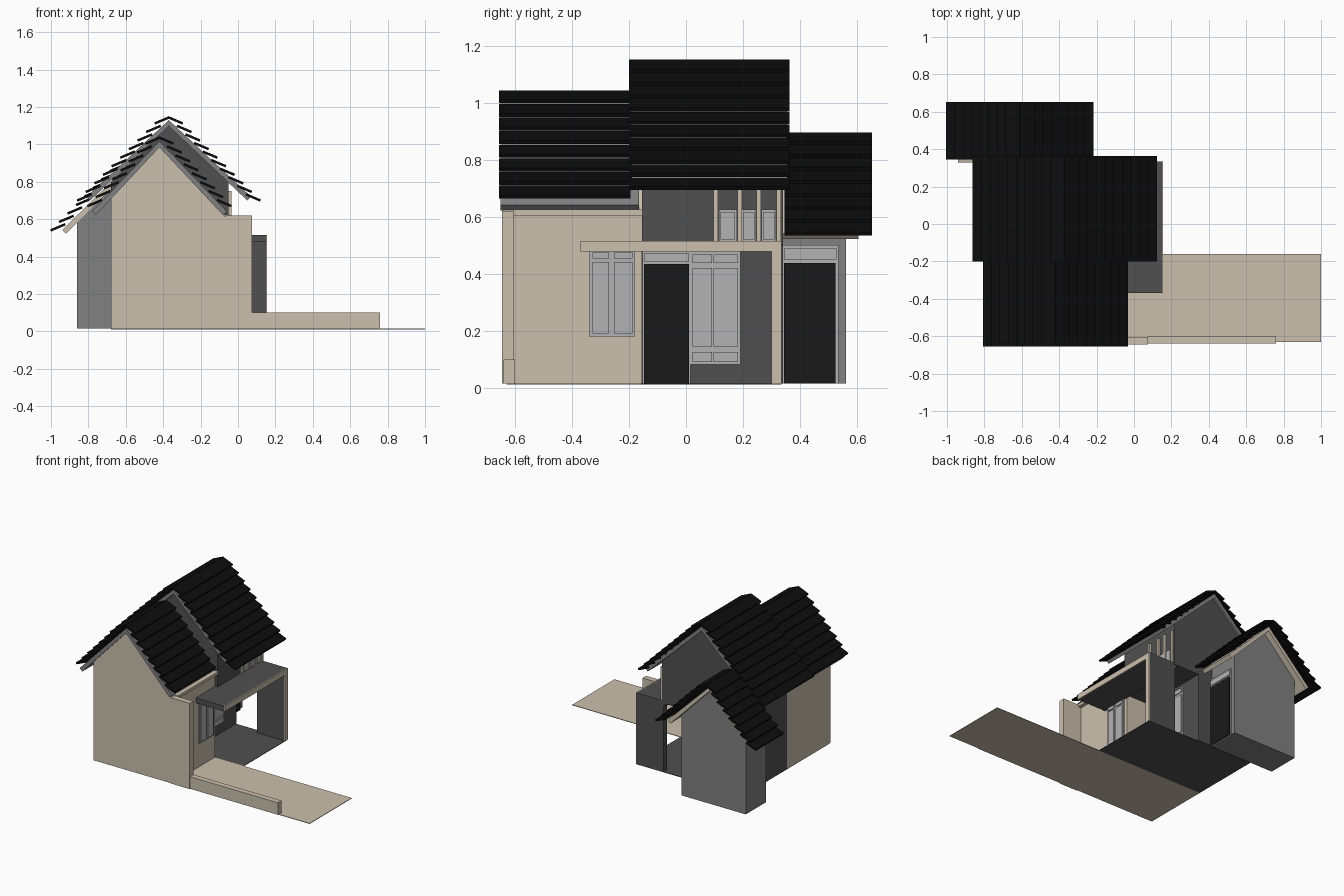
import bpy, bmesh, math
from mathutils import Matrix, Vector

if "Cube" in bpy.data.objects:
    bpy.data.objects.remove(bpy.data.objects["Cube"])


def material(name, r, g, b):
    m = bpy.data.materials.new(name)
    m.diffuse_color = (r, g, b, 1)
    m.use_nodes = True
    m.node_tree.nodes["Principled BSDF"].inputs["Base Color"].default_value = m.diffuse_color
    return m


BEIGE = material("beige_plaster", .60, .53, .42)
DARK = material("dark_grey", .08, .08, .08)
MID = material("mid_grey", .22, .22, .22)
LIGHT = material("light_grey", .45, .45, .45)
BLACK = material("black", .01, .01, .01)
TILE = material("roof_tile", .004, .004, .004)
BASE = .015


def finish(bm, name, mat):
    bmesh.ops.recalc_face_normals(bm, faces=bm.faces)
    me = bpy.data.meshes.new(name)
    bm.to_mesh(me)
    bm.free()
    ob = bpy.data.objects.new(name, me)
    me.materials.append(mat)
    bpy.context.collection.objects.link(ob)
    return ob


def box(name, mat, x0, x1, y0, y1, z0, z1):
    bm = bmesh.new()
    m = (Matrix.Translation(((x0 + x1) / 2, (y0 + y1) / 2, (z0 + z1) / 2))
         @ Matrix.Diagonal((x1 - x0, y1 - y0, z1 - z0, 1)))
    bmesh.ops.create_cube(bm, size=1, matrix=m)
    return finish(bm, name, mat)


def prism(name, mat, profile, y0, y1):
    # x-z profile extruded along y
    bm = bmesh.new()
    f = bm.faces.new([bm.verts.new((x, y0, z)) for x, z in profile])
    r = bmesh.ops.extrude_face_region(bm, geom=[f])
    bmesh.ops.translate(bm, vec=(0, y1 - y0, 0),
                        verts=[v for v in r["geom"] if isinstance(v, bmesh.types.BMVert)])
    return finish(bm, name, mat)


def roof_slab(name, mat, cx, top, half, drop, y0, y1, t=.032):
    prism(name, mat, [(cx, top), (cx + half, top - drop), (cx + half - .02, top - drop - .02),
                      (cx, top - t), (cx - half + .02, top - drop - .02), (cx - half, top - drop)], y0, y1)


def tiles(name, cx, top, half, eave, rows, y0, y1):
    # overlapping tilted courses on both slopes; outer ends run from ridge to eave
    bm = bmesh.new()
    length, thick, tilt = .085, .013, math.radians(23)
    for side in (-1, 1):
        for i in range(rows):
            f = i / (rows - 1)
            ex = .075 + (half - .075) * f
            ez = top - .033 + (eave + .033 - top) * f
            mx = ex - length / 2 * math.cos(tilt)
            mz = ez + length / 2 * math.sin(tilt)
            m = (Matrix.Translation((cx + side * mx, (y0 + y1) / 2, mz))
                 @ Matrix.Rotation(side * tilt, 4, 'Y')
                 @ Matrix.Diagonal((length, y1 - y0, thick, 1)))
            bmesh.ops.create_cube(bm, size=1, matrix=m)
    finish(bm, name, TILE)


def panes(name, x, ys, zs):
    # raised glass panels on a frame facing +x
    for i, (y0, y1) in enumerate(ys):
        for j, (z0, z1) in enumerate(zs):
            box(f"{name}_{i}_{j}", LIGHT, x, x + .006, y0, y1, z0, z1)


# ground surfaces
box("driveway", BEIGE, -.68, 1.0, -.63, -.16, .011, BASE)
box("porch_floor", DARK, -.68, .155, -.16, .335, .011, BASE)

# main volume with overhanging upper floor
prism("main_house", DARK, [(-.68, BASE), (-.25, BASE), (-.25, .5), (-.05, .5), (-.05, .80),
                           (-.37, 1.10), (-.68, .80)], -.155, .34)
# front wing
prism("front_wing", BEIGE, [(-.68, BASE), (-.25, BASE), (-.07, BASE), (-.07, .615),
                            (-.42, .985), (-.68, .71)], -.64, -.155)
# rear wing
prism("rear_wing", MID, [(-.86, BASE), (-.36, BASE), (-.36, .585), (-.61, .835), (-.86, .585)], .335, .562)

# roof slabs and tile courses
roof_slab("main_roof_slab", MID, -.37, 1.13, .44, .41, -.19, .355)
roof_slab("front_roof_slab", MID, -.42, 1.017, .36, .375, -.65, -.165)
roof_slab("rear_roof_slab", BEIGE, -.61, .867, .33, .325, .33, .605)
tiles("main_roof_tiles", -.37, 1.145, .49, .70, 10, -.20, .363)
tiles("front_roof_tiles", -.42, 1.037, .385, .67, 8, -.655, -.195)
tiles("rear_roof_tiles", -.61, .89, .392, .54, 8, .345, .652)

# front pier, garden wall, ledge
box("front_pier", BEIGE, -.07, .075, -.645, -.605, BASE, .62)
box("garden_wall", BEIGE, .075, .76, -.64, -.6, BASE, .1)
box("wing_ledge", BEIGE, -.09, -.045, -.605, -.155, .605, .625)

# porch canopy and side wall
box("canopy", DARK, -.07, .15, -.37, .335, .478, .515)
box("canopy_fascia", BEIGE, .15, .156, -.37, .335, .478, .515)
box("porch_side_wall", DARK, -.06, .15, .3, .335, BASE, .478)
box("porch_side_wall_edge", BEIGE, .15, .156, .3, .335, BASE, .478)

# wing window
box("wing_window_frame", LIGHT, -.072, -.064, -.34, -.178, .18, .48)
panes("wing_window", -.064, [(-.328, -.27), (-.253, -.188)], [(.19, .442), (.453, .475)])

# porch door and window
box("porch_door_frame", LIGHT, -.252, -.244, -.152, .015, BASE, .478)
box("porch_door", BLACK, -.244, -.236, -.147, .01, BASE, .435)
panes("porch_transom", -.244, [(-.145, .008)], [(.442, .472)])
box("porch_window_frame", LIGHT, -.252, -.244, .015, .192, .082, .478)
panes("porch_window", -.244, [(.022, .092), (.097, .182)], [(.09, .125), (.145, .42), (.438, .468)])

# upper windows with posts
for i, y in enumerate((.105, .188, .255, .325)):
    box(f"upper_post_{i}", BEIGE, -.055, -.035, y - .008, y + .008, .515, .75)
for i, (y0, y1) in enumerate(((.115, .178), (.196, .246), (.264, .316))):
    box(f"upper_window_frame_{i}", LIGHT, -.052, -.044, y0, y1, .515, .625)
    panes(f"upper_window_{i}", -.044, [(y0 + .006, y1 - .006)], [(.52, .617)])

# rear wing door
box("rear_door_frame", LIGHT, -.362, -.354, .338, .535, BASE, .5)
box("rear_door", BLACK, -.354, -.347, .343, .525, BASE, .438)
panes("rear_transom", -.354, [(.343, .528)], [(.45, .488)])
